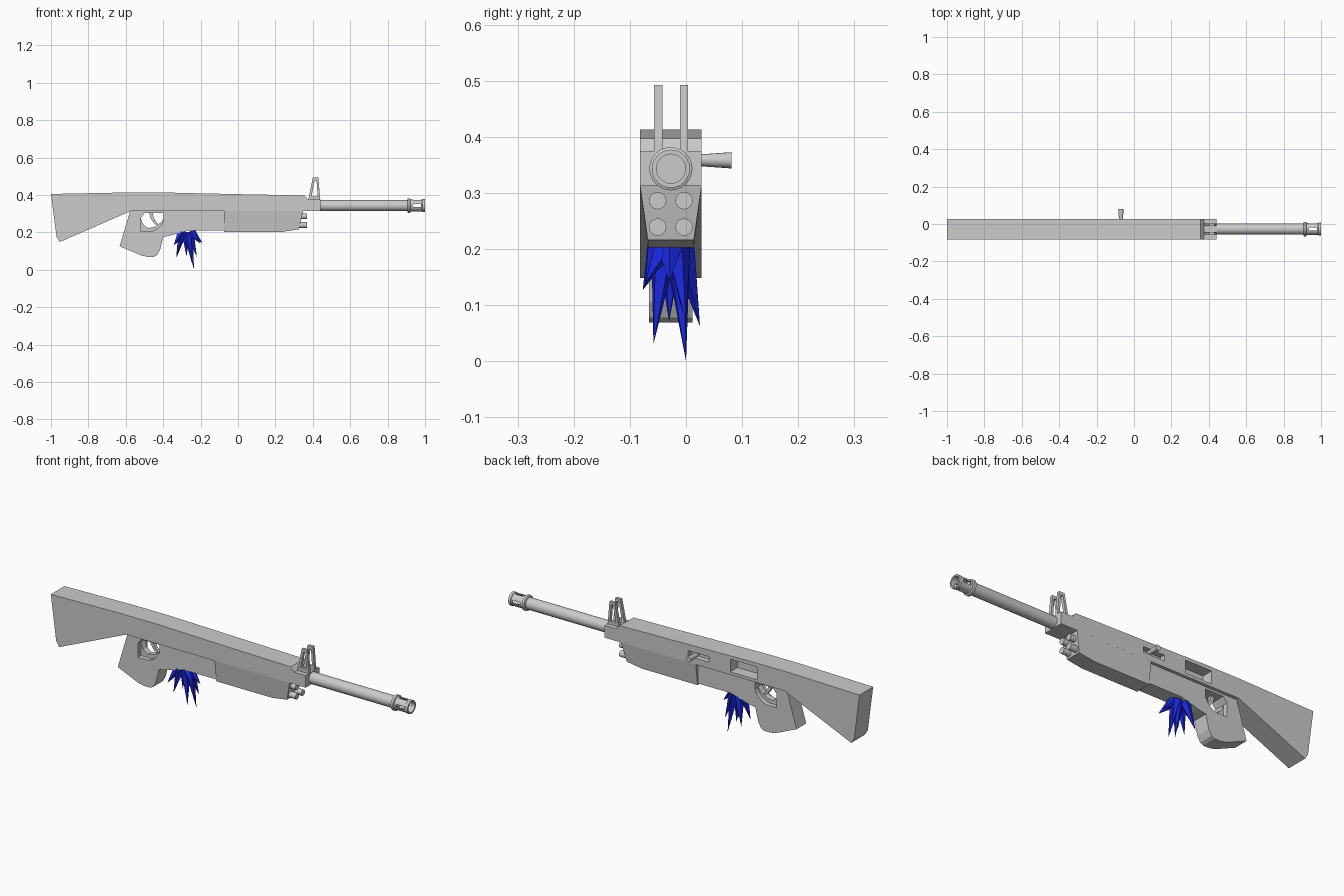
import bpy, bmesh, math
from mathutils import Vector

if "Cube" in bpy.data.objects:
    bpy.data.objects.remove(bpy.data.objects["Cube"])

YC = -0.027   # centre plane of the gun
ZB = 0.343    # barrel axis height


def finish(name, bm, smooth=False):
    bmesh.ops.recalc_face_normals(bm, faces=bm.faces)
    me = bpy.data.meshes.new(name)
    bm.to_mesh(me)
    bm.free()
    ob = bpy.data.objects.new(name, me)
    bpy.context.collection.objects.link(ob)
    if smooth:
        bpy.ops.object.select_all(action='DESELECT')
        ob.select_set(True)
        bpy.context.view_layer.objects.active = ob
        bpy.ops.object.shade_smooth_by_angle(angle=math.radians(35))
    return ob


def prism(name, pts, y0, y1, taper=None):
    """Extrude an (x, z) outline along y; taper = (z limit, y factor) narrows the lower part."""
    bm = bmesh.new()
    f = bm.faces.new([bm.verts.new((x, y0, z)) for x, z in pts])
    ext = bmesh.ops.extrude_face_region(bm, geom=[f])
    for v in ext['geom']:
        if isinstance(v, bmesh.types.BMVert):
            v.co.y = y1
    if taper:
        for v in bm.verts:
            if v.co.z < taper[0]:
                v.co.y = YC + (v.co.y - YC) * taper[1]
    return finish(name, bm)


def box(name, x0, x1, y0, y1, z0, z1):
    return prism(name, [(x0, z0), (x1, z0), (x1, z1), (x0, z1)], y0, y1)


def cone(name, a, b, r0, r1, n=16, smooth=True):
    a, b = Vector(a), Vector(b)
    bm = bmesh.new()
    bmesh.ops.create_cone(bm, cap_ends=True, segments=n, radius1=r0, radius2=r1,
                          depth=(b - a).length)
    bm.transform((b - a).to_track_quat('Z', 'Y').to_matrix().to_4x4())
    bmesh.ops.translate(bm, verts=bm.verts, vec=(a + b) / 2)
    return finish(name, bm, smooth)


def lathe(name, prof, n=24):
    """Spin an (x, radius) outline around the barrel axis."""
    bm = bmesh.new()
    rings = [[bm.verts.new((x, YC + r * math.cos(2 * math.pi * i / n),
                            ZB + r * math.sin(2 * math.pi * i / n))) for i in range(n)]
             for x, r in prof]
    for p, q in zip(rings, rings[1:]):
        for i in range(n):
            j = (i + 1) % n
            bm.faces.new((p[i], p[j], q[j], q[i]))
    bm.faces.new(rings[0])
    bm.faces.new(rings[-1])
    return finish(name, bm, True)


def cut(target, cutter):
    m = target.modifiers.new("cut", 'BOOLEAN')
    m.operation, m.solver, m.object = 'DIFFERENCE', 'EXACT', cutter
    cutter.hide_render = True
    cutter.hide_set(True)


# Stock and upper body in one slab, with ejection port and bolt slot
body = prism("stock_body", [(-1, 0.405), (-0.97, 0.175), (-0.953, 0.148), (-0.575, 0.313),
                            (0.44, 0.313), (0.44, 0.375), (0.375, 0.375), (0.355, 0.397),
                            (0, 0.404), (-0.4, 0.413), (-0.6, 0.413)], -0.082, 0.028)
cut(body, box("port_cutter", -0.42, -0.27, -0.03, 0.1, 0.328, 0.393))
cut(body, box("slot_cutter", -0.15, -0.03, 0.0, 0.1, 0.345, 0.373))

# Lower receiver with grip and trigger opening
receiver = prism("receiver_grip", [(-0.575, 0.32), (-0.633, 0.126), (-0.52, 0.077), (-0.485, 0.069),
                                   (-0.45, 0.069), (-0.433, 0.078), (-0.417, 0.106), (-0.4, 0.175),
                                   (-0.36, 0.183), (-0.31, 0.197), (-0.26, 0.211),
                                   (-0.07, 0.211), (-0.07, 0.32)], -0.066, 0.012)
hole = [(-0.52, 0.275), (-0.5, 0.302), (-0.398, 0.302), (-0.398, 0.262), (-0.41, 0.24),
        (-0.43, 0.22), (-0.46, 0.206), (-0.52, 0.206)]
cut(receiver, prism("trigger_cutter", hole, -0.1, 0.05))

# Thin trigger guard and curved trigger inside the opening
prism("trigger_guard", [(-0.525, 0.285), (-0.525, 0.2), (-0.46, 0.2), (-0.395, 0.235),
                        (-0.395, 0.275), (-0.415, 0.25), (-0.445, 0.23), (-0.48, 0.222),
                        (-0.505, 0.24)], -0.042, -0.012)
prism("trigger", [(-0.475, 0.31), (-0.468, 0.275), (-0.45, 0.25), (-0.43, 0.235), (-0.425, 0.242),
                  (-0.44, 0.26), (-0.452, 0.28), (-0.455, 0.31)], -0.036, -0.018)

# Tapered fore-end with four tubes in its front
prism("fore_end", [(-0.075, 0.314), (-0.075, 0.203), (0.24, 0.203), (0.325, 0.216),
                   (0.348, 0.314)], -0.082, 0.028, (0.3, 0.745))
for i, y in enumerate((YC - 0.0235, YC + 0.0235)):
    for j, z in enumerate((0.286, 0.239)):
        cone(f"front_tube_{i}{j}", (0.3, y, z), (0.37, y, z), 0.0155, 0.0155)

# Barrel and slotted hollow muzzle
lathe("barrel", [(0.40, 0.0295), (0.915, 0.0295)])
muzzle = lathe("muzzle", [(0.905, 0.033), (0.908, 0.0385), (0.92, 0.0385), (0.923, 0.032),
                          (0.985, 0.032), (0.987, 0.034), (1.0, 0.034), (1.0, 0.026), (0.925, 0.026)])
cut(muzzle, box("side_slot_cutter", 0.935, 0.978, YC - 0.06, YC + 0.06, ZB - 0.008, ZB + 0.008))
cut(muzzle, box("top_slot_cutter", 0.935, 0.978, YC - 0.008, YC + 0.008, ZB - 0.06, ZB + 0.06))

# Pair of pierced sight posts
for i, y in enumerate((-0.0495, -0.0035)):
    post = prism(f"sight_post_{i}", [(0.375, 0.37), (0.44, 0.37), (0.43, 0.492), (0.4, 0.492)],
                 y - 0.0075, y + 0.0075)
    cut(post, prism(f"sight_cutter_{i}", [(0.393, 0.392), (0.426, 0.392), (0.42, 0.477),
                                          (0.409, 0.477)], y - 0.02, y + 0.02))

# Bolt handle
cone("bolt_handle", (-0.07, -0.01, 0.358), (-0.07, 0.081, 0.358), 0.008, 0.0145)

# Blue spikes bursting from the underside
blue = bpy.data.materials.new("blue")
blue.diffuse_color = (0.01, 0.02, 0.72, 1)
blue.use_nodes = True
blue.node_tree.nodes["Principled BSDF"].inputs["Base Color"].default_value = blue.diffuse_color
tips = [(-0.235, 0.0, 0.0), (-0.245, -0.058, 0.03), (-0.33, 0.025, 0.062), (-0.22, 0.0, 0.07),
        (-0.19, -0.03, 0.142), (-0.345, -0.077, 0.127), (-0.275, -0.03, 0.07),
        (-0.2, -0.072, 0.14), (-0.315, -0.06, 0.227), (-0.33, -0.05, 0.07)]
for i, (x, y, z) in enumerate(tips):
    base = (-0.28 + (x + 0.28) * 0.35, YC + (y - YC) * 0.4, 0.2)
    spike = cone(f"spike_{i}", base, (x, y, z), 0.024 if z < 0.2 else 0.012, 0.0, 5, False)
    spike.data.materials.append(blue)
